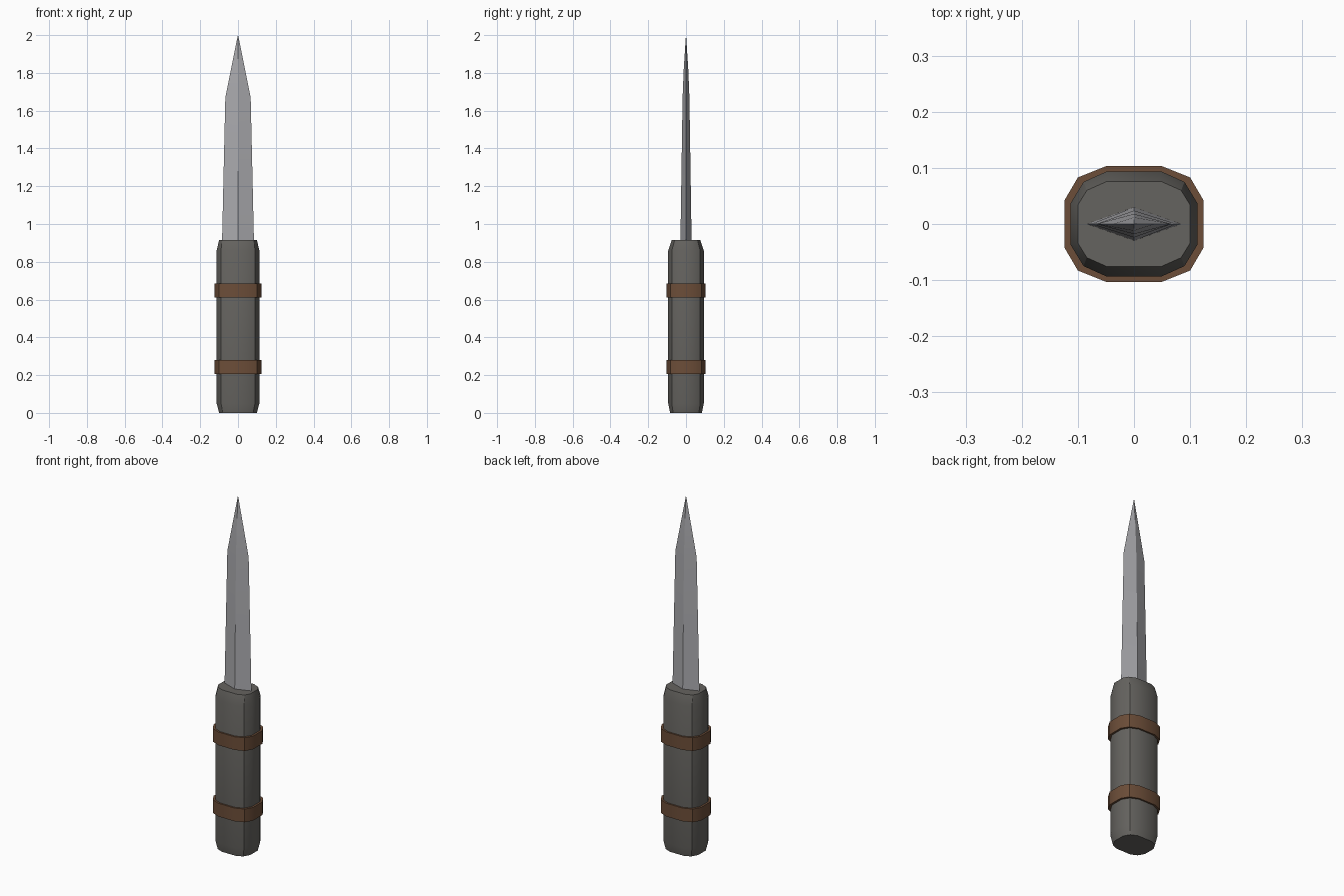
import bpy, bmesh, math

if "Cube" in bpy.data.objects:
    bpy.data.objects.remove(bpy.data.objects["Cube"])


def material(name, rgb):
    m = bpy.data.materials.new(name)
    m.diffuse_color = (*rgb, 1)
    m.use_nodes = True
    m.node_tree.nodes["Principled BSDF"].inputs["Base Color"].default_value = m.diffuse_color
    return m


def octant_loop(points):
    """Mirror a quarter profile (+x axis towards +y) into a full loop."""
    a = list(points)
    b = [(-x, y) for x, y in reversed(a)]
    c = [(-x, -y) for x, y in a]
    d = [(x, -y) for x, y in reversed(a)]
    return a + b + c + d


def loft(name, rings, mat, closed=False):
    """Bridge rings of (profile, z); cap the ends, or join last to first."""
    bm = bmesh.new()
    loops = [[bm.verts.new((x, y, z)) for x, y in prof] for prof, z in rings]
    pairs = list(zip(loops, loops[1:]))
    if closed:
        pairs.append((loops[-1], loops[0]))
    for lo, hi in pairs:
        n = len(lo)
        for i in range(n):
            j = (i + 1) % n
            bm.faces.new((lo[i], lo[j], hi[j], hi[i]))
    if not closed:
        bm.faces.new(list(reversed(loops[0])))
        bm.faces.new(loops[-1])
    bmesh.ops.remove_doubles(bm, verts=bm.verts, dist=0.0001)
    bmesh.ops.recalc_face_normals(bm, faces=bm.faces)
    me = bpy.data.meshes.new(name)
    bm.to_mesh(me)
    bm.free()
    me.materials.append(mat)
    ob = bpy.data.objects.new(name, me)
    bpy.context.collection.objects.link(ob)
    bpy.ops.object.select_all(action='DESELECT')
    ob.select_set(True)
    bpy.context.view_layer.objects.active = ob
    bpy.ops.object.shade_smooth_by_angle(angle=math.radians(31))
    return ob


grip_mat = material("grip_grey", (0.13, 0.125, 0.115))
strap_mat = material("strap_brown", (0.15, 0.075, 0.04))
steel_mat = material("steel", (0.4, 0.4, 0.42))

# Handle: twelve-sided grip with chamfered ends
body = octant_loop([(0.113, 0.037), (0.09, 0.075), (0.048, 0.094)])
foot = octant_loop([(0.10, 0.034), (0.08, 0.068), (0.045, 0.084)])
top = octant_loop([(0.10, 0.034), (0.084, 0.06), (0.048, 0.076)])
loft("handle", [(foot, 0), (body, 0.05), (body, 0.86), (top, 0.915)], grip_mat)

# Straps: two bands around the grip
outer = octant_loop([(0.124, 0.042), (0.10, 0.083), (0.05, 0.103)])
for name, z0, z1 in (("lower_strap", 0.205, 0.28), ("upper_strap", 0.61, 0.685)):
    loft(name, [(body, z0), (outer, z0), (outer, z1), (body, z1)], strap_mat, closed=True)


# Blade: diamond section tapering to a point
def diamond(w, t):
    return [(w, 0), (0, t), (-w, 0), (0, -t)]


blade = [(0.88, 0.085, 0.03), (1.28, 0.076, 0.024), (1.67, 0.067, 0.018),
         (1.82, 0.037, 0.012), (2.0, 0.0006, 0.0004)]
loft("blade", [(diamond(w, t), z) for z, w, t in blade], steel_mat)
